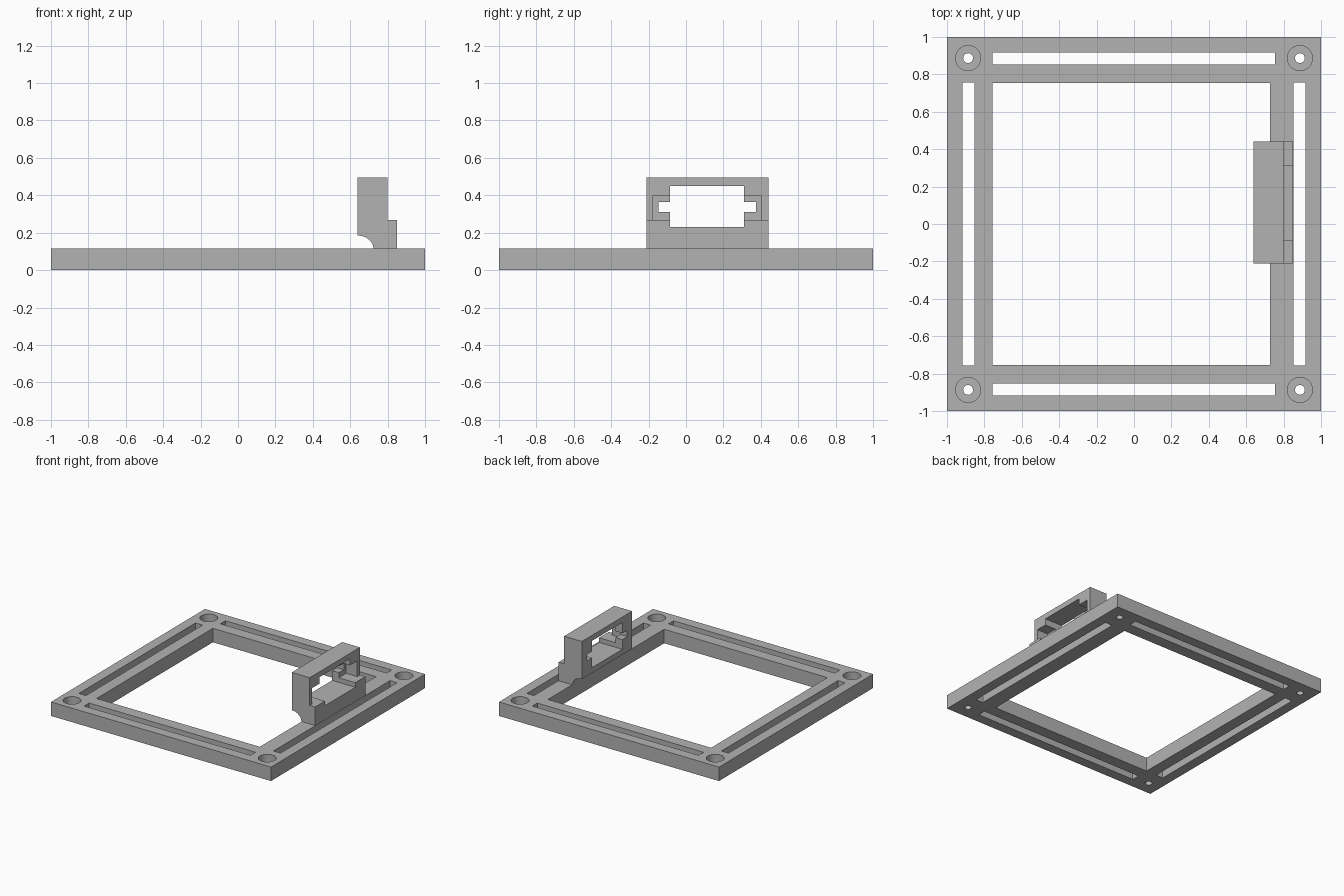
import bpy, bmesh, math

old = bpy.data.objects.get("Cube")
if old:
    bpy.data.objects.remove(old, do_unlink=True)

grey = bpy.data.materials.new("plain grey")
grey.use_nodes = True
colour = (0.45, 0.45, 0.45, 1)
grey.diffuse_color = colour
grey.node_tree.nodes["Principled BSDF"].inputs["Base Color"].default_value = colour


def finish(name, bm):
    bmesh.ops.recalc_face_normals(bm, faces=bm.faces)
    mesh = bpy.data.meshes.new(name)
    bm.to_mesh(mesh)
    bm.free()
    mesh.materials.append(grey)
    obj = bpy.data.objects.new(name, mesh)
    bpy.context.collection.objects.link(obj)
    return obj


def box(name, xs, ys, zs):
    bm = bmesh.new()
    bmesh.ops.create_cube(bm, size=1)
    for v in bm.verts:
        v.co = [lo + (c + 0.5) * (hi - lo) for c, (lo, hi) in zip(v.co, (xs, ys, zs))]
    return finish(name, bm)


def cylinder(name, x, y, radius, bottom, top):
    bm = bmesh.new()
    bmesh.ops.create_cone(bm, cap_ends=True, segments=48, radius1=radius,
                          radius2=radius, depth=top - bottom)
    bmesh.ops.translate(bm, verts=bm.verts, vec=(x, y, (top + bottom) / 2))
    return finish(name, bm)


def extrude_y(name, profile, y0, y1):
    bm = bmesh.new()
    face = bm.faces.new([bm.verts.new((x, y0, z)) for x, z in profile])
    ext = bmesh.ops.extrude_face_region(bm, geom=[face])
    moved = [g for g in ext["geom"] if isinstance(g, bmesh.types.BMVert)]
    bmesh.ops.translate(bm, verts=moved, vec=(0, y1 - y0, 0))
    return finish(name, bm)


def cut(obj, cutters):
    bpy.context.view_layer.objects.active = obj
    for cutter in cutters:
        cutter.hide_render = True
        mod = obj.modifiers.new("cut", "BOOLEAN")
        mod.operation = "DIFFERENCE"
        mod.solver = "EXACT"
        mod.object = cutter
        bpy.ops.object.modifier_apply(modifier=mod.name)
        bpy.data.objects.remove(cutter, do_unlink=True)


# Flat square frame with a large window, edge slots and counterbored corners
T = 0.115
through = (-0.1, 0.3)
frame = box("frame", (-1, 1), (-1, 1), (0, T))
cutters = [box("window_cutter", (-0.757, 0.727), (-0.755, 0.755), through)]
for s in (-1, 1):
    lo, hi = sorted((s * 0.852, s * 0.917))
    cutters.append(box("cross_slot_cutter", (-0.757, 0.755), (lo, hi), through))
    cutters.append(box("side_slot_cutter", (lo, hi), (-0.757, 0.757), through))
    for t in (-1, 1):
        cutters.append(cylinder("bolt_hole_cutter", s * 0.887, t * 0.887, 0.026, *through))
        cutters.append(cylinder("counterbore_cutter", s * 0.887, t * 0.887, 0.067, 0.04, 0.3))
cut(frame, cutters)

# Upright bracket: stepped profile with a coved underside
steps = 12
cove = [(0.638 + 0.086 * math.sin(a), T + 0.07 * math.cos(a))
        for a in (i * math.pi / 2 / steps for i in range(steps + 1))]
profile = cove + [(0.85, T), (0.85, 0.268), (0.80, 0.268), (0.80, 0.495), (0.638, 0.495)]
bracket = extrude_y("bracket", profile, -0.212, 0.44)
cut(bracket, [
    box("opening_cutter", (0.5, 1), (-0.085, 0.31), (0.23, 0.45)),
    box("notch_cutter", (0.5, 1), (-0.148, 0.375), (0.31, 0.363)),
    box("pocket_cutter", (0.70, 1), (-0.18, 0.405), (0.268, 0.397)),
])

# Sharp flat faces with smooth round walls
for obj in (frame, bracket):
    bpy.ops.object.select_all(action="DESELECT")
    obj.select_set(True)
    bpy.context.view_layer.objects.active = obj
    bpy.ops.object.shade_smooth_by_angle(angle=math.radians(30))
